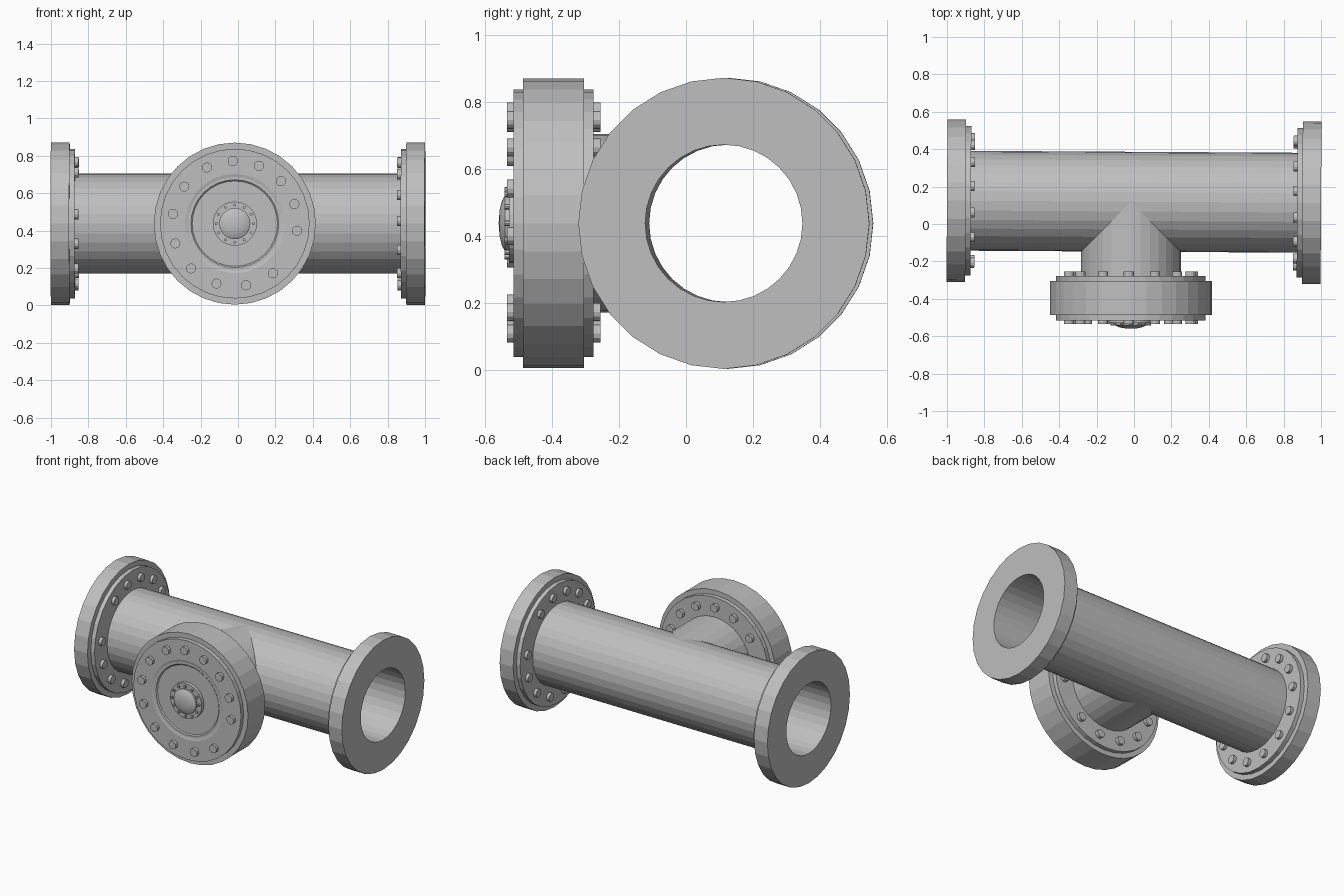
import bpy, bmesh, math
from mathutils import Matrix, Vector

cube = bpy.data.objects.get("Cube")
if cube:
    bpy.data.objects.remove(cube)

steel = bpy.data.materials.new("steel_grey")
steel.use_nodes = True
GREY = (0.52, 0.52, 0.52, 1)
steel.diffuse_color = GREY
steel.node_tree.nodes["Principled BSDF"].inputs["Base Color"].default_value = GREY

Z = 0.437           # height of every pipe axis
RUN_Y = 0.119       # depth of the straight pipe
PIPE_R, BORE_R = 0.267, 0.235


def frame(right, outward, origin):
    """Matrix whose local z points out of a flange face and local y points up."""
    cols = (Vector(right), Vector((0, 0, 1)), Vector(outward))
    return Matrix.Translation(origin) @ Matrix(cols).transposed().to_4x4()


def finish(name, bm, matrix):
    bmesh.ops.recalc_face_normals(bm, faces=bm.faces)
    mesh = bpy.data.meshes.new(name)
    bm.to_mesh(mesh)
    bm.free()
    mesh.materials.append(steel)
    obj = bpy.data.objects.new(name, mesh)
    obj.matrix_world = matrix
    bpy.context.collection.objects.link(obj)
    return obj


def lathe(profile, sides, closed=False):
    """Turn (radius, height) points around local z."""
    bm = bmesh.new()
    verts = [bm.verts.new((r, 0, h)) for r, h in profile]
    pairs = list(zip(verts, verts[1:]))
    if closed:
        pairs.append((verts[-1], verts[0]))
    edges = [bm.edges.new(p) for p in pairs]
    bmesh.ops.spin(bm, geom=verts + edges, cent=(0, 0, 0), axis=(0, 0, 1),
                   angle=math.tau, steps=sides)
    bmesh.ops.remove_doubles(bm, verts=bm.verts, dist=0.0005)
    return bm


def bolts(name, matrix, angles, ring, radius, low, high, sides):
    bm = bmesh.new()
    for a in angles:
        a = math.radians(a)
        spot = (ring * math.cos(a), ring * math.sin(a), (low + high) / 2)
        bmesh.ops.create_cone(bm, cap_ends=True, segments=sides, radius1=radius,
                              radius2=radius, depth=high - low,
                              matrix=Matrix.Translation(spot))
    finish(name, bm, matrix)


# Bolt spacing: five steps of one pitch, seven of another, one wide gap
bolt_angles = [-6.5]
for step in [24.6] * 5 + [27.3] * 7:
    bolt_angles.append(bolt_angles[-1] + step)

# Straight run, turned very slightly about the vertical
yaw = Matrix.Translation((0, RUN_Y, 0)) @ Matrix.Rotation(-0.006, 4, "Z")
run = [(BORE_R, -1), (0.25, -1), (0.25, -0.95), (PIPE_R, -0.95),
       (PIPE_R, 0.95), (0.25, 0.95), (0.25, 1), (BORE_R, 1)]
finish("run_pipe", lathe(run, 32, True), yaw @ frame((0, 1, 0), (1, 0, 0), (0, 0, Z)))

# End flanges with bolts on their inner faces
flange = [(0.245, 0), (0.435, 0), (0.435, -0.1), (0.4, -0.1), (0.4, -0.128), (0.245, -0.128)]
for side, s in (("left", 1), ("right", -1)):
    place = yaw @ frame((0, s, 0), (s, 0, 0), (s, 0, Z))
    finish(side + "_flange", lathe(flange, 28, True), place)
    bolts(side + "_flange_bolts", place, [a + 61 for a in bolt_angles],
          0.335, 0.027, -0.148, -0.06, 12)

# Front branch, mitred onto the straight run
face_y = -0.515
front = frame((1, 0, 0), (0, -1, 0), (-0.017, face_y, Z))
bm = lathe([(PIPE_R, -0.2), (PIPE_R, -0.6)], 32)
for v in bm.verts:
    if v.co.z < -0.5:
        v.co.z = face_y - RUN_Y + abs(v.co.x)
finish("branch_pipe", bm, front)

# Blind flange pair closing the branch
cover = [(0, -0.01), (0.228, -0.01), (0.235, -0.004), (0.25, -0.004), (0.265, 0),
         (0.4, 0), (0.4, -0.028), (0.433, -0.028), (0.433, -0.21),
         (0.4, -0.21), (0.4, -0.238), (0.25, -0.238)]
finish("branch_cover", lathe(cover, 32), front)
bolts("branch_cover_bolts", front, bolt_angles, 0.335, 0.027, -0.26, 0.02, 12)

# Centre hub, its small bolts and the domed cap
finish("hub_plate", lathe([(0, 0.014), (0.118, 0.014), (0.118, -0.02)], 28), front)
bolts("hub_bolts", front, [i * 30 for i in range(12)], 0.1, 0.008, 0, 0.028, 8)
dome = [(0.083, 0), (0.083, 0.026), (0.068, 0.035), (0.04, 0.042), (0, 0.045)]
cap = finish("hub_cap", lathe(dome, 28), front)
cap.data.shade_smooth()
cap.data.set_sharp_from_angle(angle=math.radians(35))
